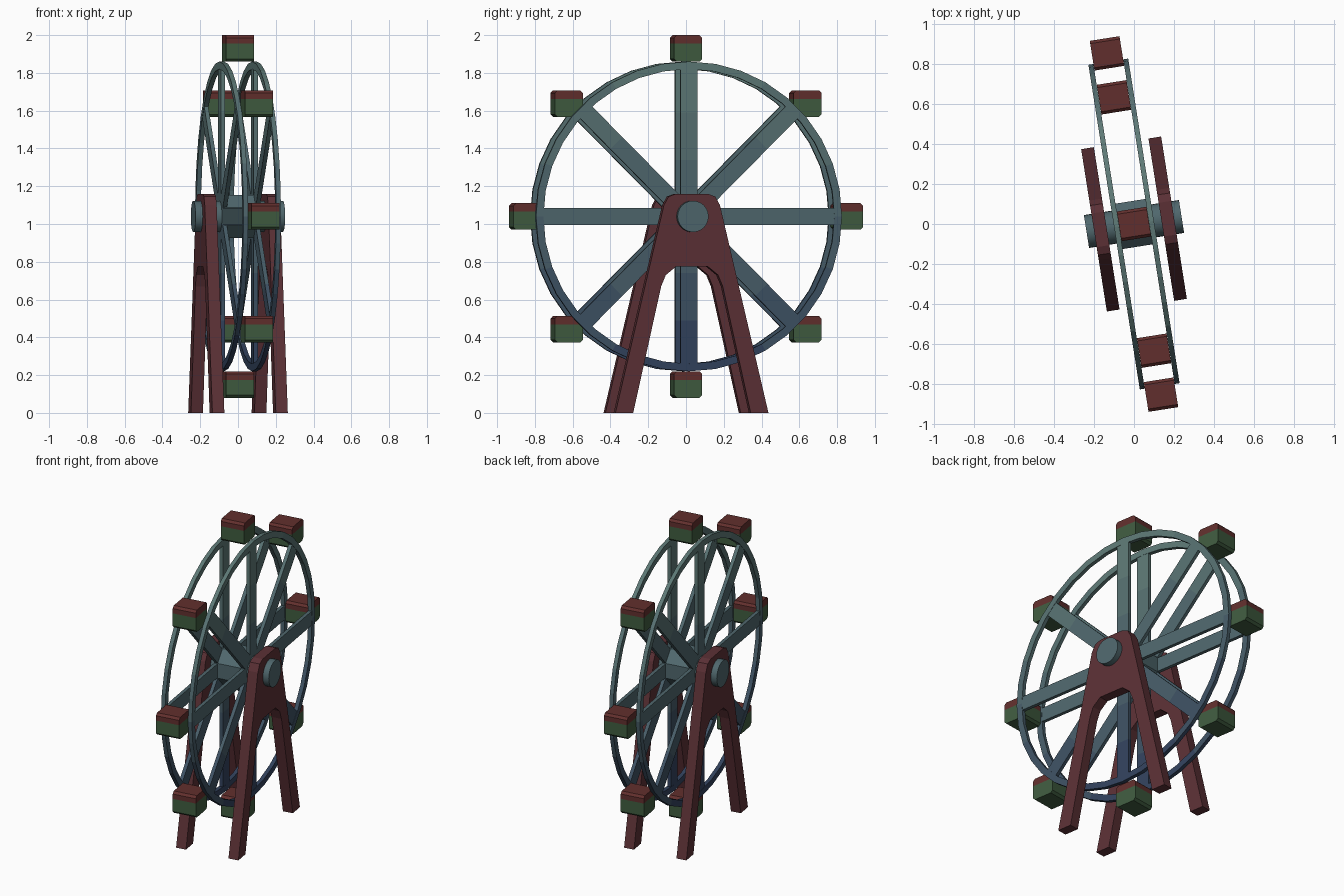
import bpy, bmesh
from math import sin, cos, pi, radians
from mathutils import Matrix

if "Cube" in bpy.data.objects:
    bpy.data.objects.remove(bpy.data.objects["Cube"])

TURN = Matrix.Rotation(radians(9), 4, 'Z')   # whole wheel stands slightly turned
CZ = 1.04                                    # axle height


def material(name, rgb):
    m = bpy.data.materials.new(name)
    m.diffuse_color = (*rgb, 1)
    m.use_nodes = True
    m.node_tree.nodes["Principled BSDF"].inputs["Base Color"].default_value = m.diffuse_color
    return m


RED = material("frame_red", (0.105, 0.03, 0.036))
ROOF = material("roof_red", (0.12, 0.028, 0.026))
GREEN = material("cabin_green", (0.05, 0.105, 0.05))
LOW, HIGH = (0.032, 0.055, 0.11), (0.11, 0.19, 0.18)
STEEL = [material(f"steel_{i}", [a + (b - a) * i / 5 for a, b in zip(LOW, HIGH)])
         for i in range(6)]


def band(z):
    """Steel tint index, dark blue at the bottom to teal at the top."""
    return max(0, min(5, round((z - 0.22) / 1.64 * 5)))


def finish(bm, name, mats):
    bmesh.ops.recalc_face_normals(bm, faces=bm.faces)
    if len(mats) > 1:
        for f in bm.faces:
            f.material_index = band(f.calc_center_median().z)
    bm.transform(TURN)
    me = bpy.data.meshes.new(name)
    bm.to_mesh(me)
    bm.free()
    ob = bpy.data.objects.new(name, me)
    bpy.context.collection.objects.link(ob)
    for m in mats:
        me.materials.append(m)
    return ob


def prism(name, profile, x0, x1, mats):
    """Extrude a (y, z) outline along the axle direction."""
    bm = bmesh.new()
    a = [bm.verts.new((x0, y, z)) for y, z in profile]
    b = [bm.verts.new((x1, y, z)) for y, z in profile]
    bm.faces.new(a)
    bm.faces.new(b[::-1])
    n = len(a)
    for i in range(n):
        j = (i + 1) % n
        bm.faces.new((a[i], a[j], b[j], b[i]))
    return finish(bm, name, mats)


def circle(r, n, phase=0.0):
    return [(r * cos(2 * pi * i / n + phase), CZ + r * sin(2 * pi * i / n + phase))
            for i in range(n)]


def rim(name, x, n=36, r0=0.78, r1=0.82, h=0.0125):
    bm = bmesh.new()
    loops = []
    for r, dx in ((r0, -h), (r1, -h), (r1, h), (r0, h)):
        loops.append([bm.verts.new((x + dx, y, z)) for y, z in circle(r, n)])
    for k in range(4):
        a, b = loops[k], loops[(k + 1) % 4]
        for i in range(n):
            j = (i + 1) % n
            bm.faces.new((a[i], a[j], b[j], b[i]))
    return finish(bm, name, STEEL)


# Axle and octagonal hub
axle = prism("axle", circle(0.083, 24), -0.24, 0.24, [STEEL[3]])
axle.data.shade_smooth()
axle.data.set_sharp_from_angle(angle=radians(40))
prism("hub", circle(0.124, 8, pi / 8), -0.09, 0.09, [STEEL[3]])

# Two rims with eight flat spokes each
for side, s in (("left", -1), ("right", 1)):
    x = 0.088 * s
    rim(f"{side}_rim", x)
    for k in range(8):
        c, d = cos(k * pi / 4), sin(k * pi / 4)
        cuts = [0.05, 0.30, 0.55, 0.79]
        for i in range(3):
            out = [(r * c - w * d, CZ + r * d + w * c)
                   for r, w in ((cuts[i], -0.045), (cuts[i + 1], -0.045),
                                (cuts[i + 1], 0.045), (cuts[i], 0.045))]
            zc = CZ + d * (cuts[i] + cuts[i + 1]) / 2
            prism(f"{side}_spoke_{k}_{i}", out, x - 0.011, x + 0.011, [STEEL[band(zc)]])

# A-shaped supports, half outline mirrored
half = [(0.085, 1.16), (0.125, 1.145), (0.15, 1.10), (0.41, 0), (0.315, 0),
        (0.165, 0.67), (0.14, 0.73), (0.085, 0.775)]
outline = half + [(-y, z) for y, z in reversed(half)]
for side, s in (("left", -1), ("right", 1)):
    prism(f"{side}_support", outline, 0.17 * s - 0.032, 0.17 * s + 0.032, [RED])

# Hanging cabins: green body with red roof, chamfered lengthwise
W, H, C, SPLIT = 0.075, 0.07, 0.014, 0.025
body = [(-W, SPLIT), (-W, C - H), (C - W, -H), (W - C, -H), (W, C - H), (W, SPLIT)]
roof = [(W, SPLIT), (W, H - C), (W - C, H), (C - W, H), (-W, H - C), (-W, SPLIT)]
spots = [(0, 0.89), (0, -0.89), (0.862, 0), (-0.862, 0)]
spots += [(0.64 * a, 0.597 * b) for a in (-1, 1) for b in (-1, 1)]
for k, (cy, cz) in enumerate(spots):
    for part, shape, mat in (("body", body, GREEN), ("roof", roof, ROOF)):
        prism(f"cabin_{part}_{k}", [(cy + y, CZ + cz + z) for y, z in shape],
              -W, W, [mat])
